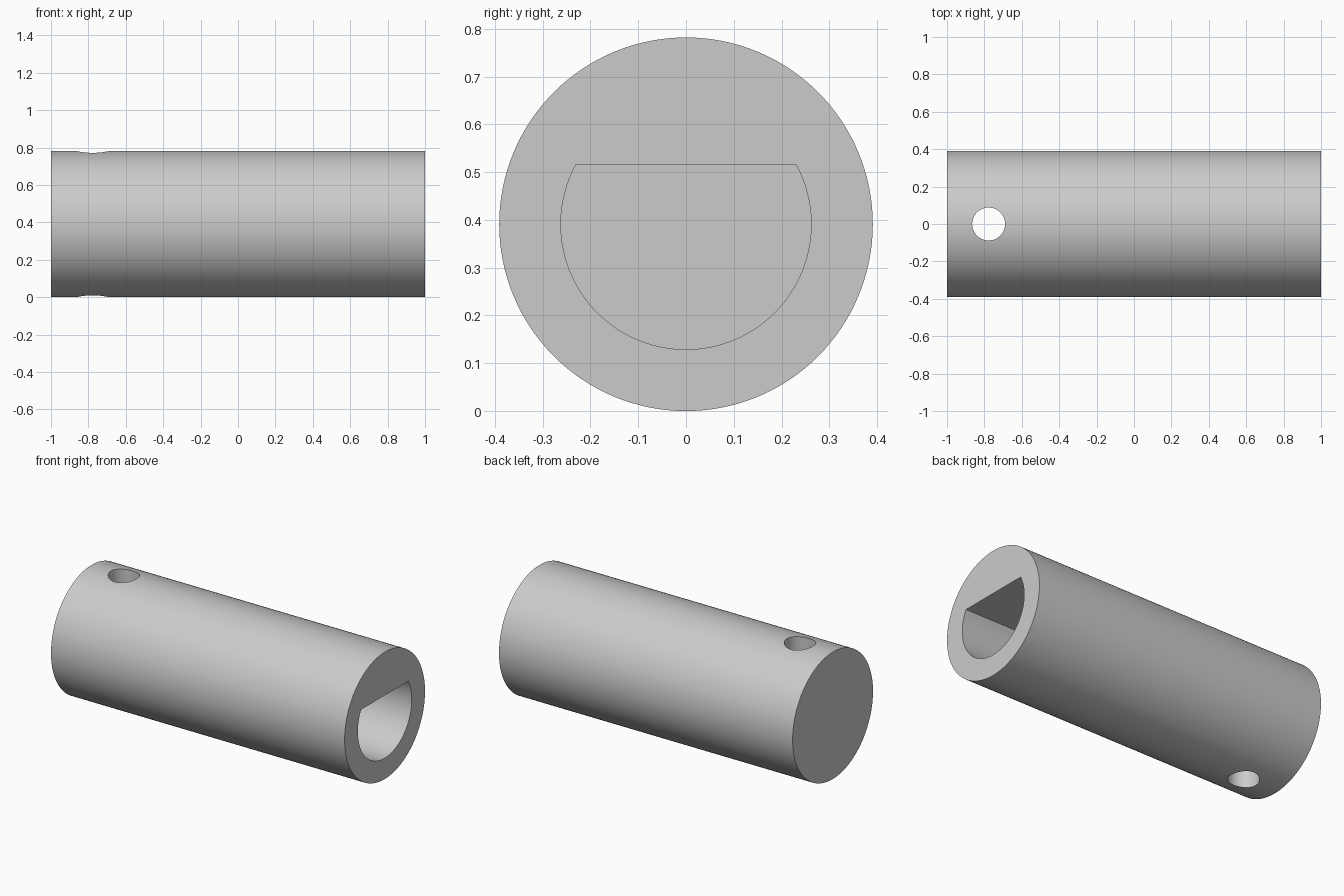
import bpy, bmesh, math
from mathutils import Matrix

cube = bpy.data.objects.get("Cube")
if cube:
    bpy.data.objects.remove(cube, do_unlink=True)

RADIUS = 0.391       # outer sleeve
BORE_RADIUS = 0.262  # shaft socket
FLAT = 0.124         # flat of the socket, above the axis
BORE_END = -0.565    # blind end of the socket
SIDES = 128


def prism(name, profile, start, end):
    """Extrude a closed (y, z) profile along x."""
    bm = bmesh.new()
    face = bm.faces.new([bm.verts.new((start, y, z)) for y, z in profile])
    side = bmesh.ops.extrude_face_region(bm, geom=[face])["geom"]
    moved = [v for v in side if isinstance(v, bmesh.types.BMVert)]
    bmesh.ops.translate(bm, verts=moved, vec=(end - start, 0, 0))
    bmesh.ops.recalc_face_normals(bm, faces=bm.faces[:])
    mesh = bpy.data.meshes.new(name)
    bm.to_mesh(mesh)
    bm.free()
    obj = bpy.data.objects.new(name, mesh)
    bpy.context.collection.objects.link(obj)
    return obj


def arc(radius, first, last, count):
    """Points on an arc around the sleeve axis."""
    angles = [first + (last - first) * i / count for i in range(count + 1)]
    return [(radius * math.cos(a), RADIUS + radius * math.sin(a)) for a in angles]


# Solid sleeve body
sleeve = prism("sleeve", arc(RADIUS, 0, math.tau, SIDES)[:-1], -1, 1)

# D-shaped blind socket, open at the left end
corner = math.asin(FLAT / BORE_RADIUS)
socket = prism("socket_cutter",
               arc(BORE_RADIUS, math.pi - corner, math.tau + corner, 90),
               BORE_END, 1.1)

# Vertical pin hole through the closed end
bpy.ops.mesh.primitive_cylinder_add(vertices=64, radius=0.088, depth=1.2,
                                    location=(-0.777, 0, RADIUS))
pin_hole = bpy.context.object
pin_hole.name = "pin_hole_cutter"

# Cut both openings, then drop the cutters
bpy.ops.object.select_all(action="DESELECT")
bpy.context.view_layer.objects.active = sleeve
sleeve.select_set(True)
for cutter in (socket, pin_hole):
    cutter.hide_render = True
    mod = sleeve.modifiers.new(cutter.name, "BOOLEAN")
    mod.operation = "DIFFERENCE"
    mod.solver = "EXACT"
    mod.object = cutter
    bpy.ops.object.modifier_apply(modifier=mod.name)
    bpy.data.objects.remove(cutter, do_unlink=True)
bpy.ops.object.shade_smooth_by_angle(angle=math.radians(30))

# Plain grey finish
grey = bpy.data.materials.new("light grey")
grey.use_nodes = True
colour = (0.6, 0.6, 0.6, 1)
grey.diffuse_color = colour
grey.node_tree.nodes["Principled BSDF"].inputs["Base Color"].default_value = colour
sleeve.data.materials.clear()
sleeve.data.materials.append(grey)
